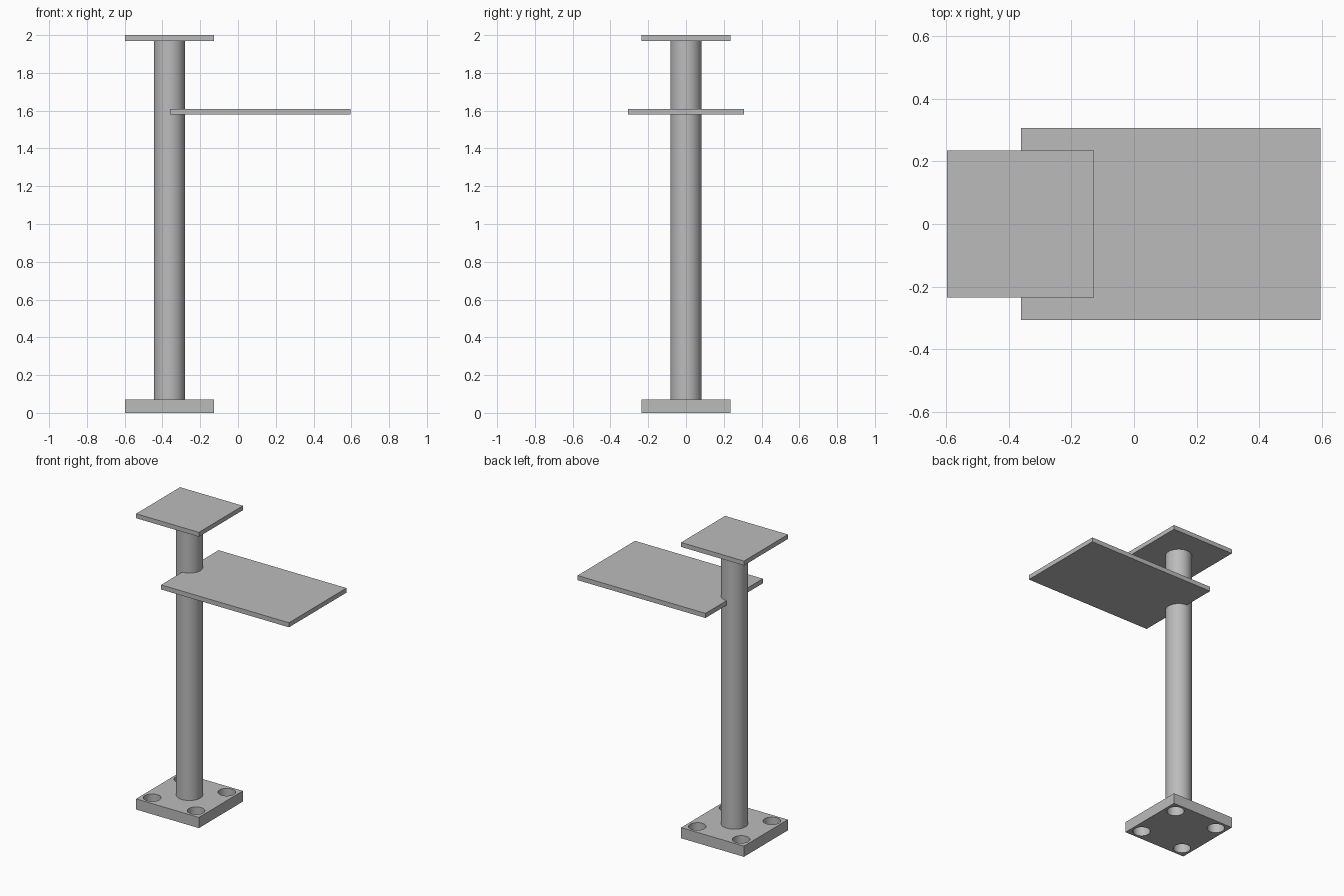
import bpy
import math

cube = bpy.data.objects.get("Cube")
if cube:
    bpy.data.objects.remove(cube, do_unlink=True)

POST_X = -0.363
PLATE = 0.47

# Single grey metal finish
metal = bpy.data.materials.new("grey_metal")
metal.use_nodes = True
metal.diffuse_color = (0.5, 0.5, 0.5, 1)
metal.node_tree.nodes["Principled BSDF"].inputs["Base Color"].default_value = (0.5, 0.5, 0.5, 1)


def finish(obj, name):
    obj.name = name
    obj.data.materials.clear()
    obj.data.materials.append(metal)
    return obj


def box(name, x, width, depth, z0, z1):
    bpy.ops.mesh.primitive_cube_add(size=1, location=(x, 0, (z0 + z1) / 2))
    obj = bpy.context.object
    obj.scale = (width, depth, z1 - z0)
    bpy.ops.object.transform_apply(location=False, rotation=False, scale=True)
    return finish(obj, name)


def cylinder(name, x, y, radius, z0, z1, sides):
    bpy.ops.mesh.primitive_cylinder_add(vertices=sides, radius=radius, depth=z1 - z0,
                                        location=(x, y, (z0 + z1) / 2))
    return finish(bpy.context.object, name)


def smooth(obj):
    bpy.ops.object.select_all(action='DESELECT')
    obj.select_set(True)
    bpy.context.view_layer.objects.active = obj
    bpy.ops.object.shade_smooth_by_angle(angle=math.radians(30))


# Base plate with four bolt holes
base = box("base_plate", POST_X, PLATE, PLATE, 0, 0.072)
for sx in (-1, 1):
    for sy in (-1, 1):
        cutter = cylinder("bolt_hole_cutter", POST_X + sx * 0.164, sy * 0.164,
                          0.054, -0.05, 0.15, 48)
        cutter.hide_render = True
        cut = base.modifiers.new("bolt_hole", 'BOOLEAN')
        cut.operation = 'DIFFERENCE'
        cut.solver = 'EXACT'
        cut.object = cutter
        bpy.context.view_layer.objects.active = base
        bpy.ops.object.modifier_apply(modifier=cut.name)
        bpy.data.objects.remove(cutter, do_unlink=True)
smooth(base)

# Round post
smooth(cylinder("post", POST_X, 0, 0.082, 0.072, 1.97, 64))

# Top plate and side shelf
box("top_plate", POST_X, PLATE, PLATE, 1.97, 2.0)
box("side_shelf", 0.118, 0.957, 0.614, 1.579, 1.61)
